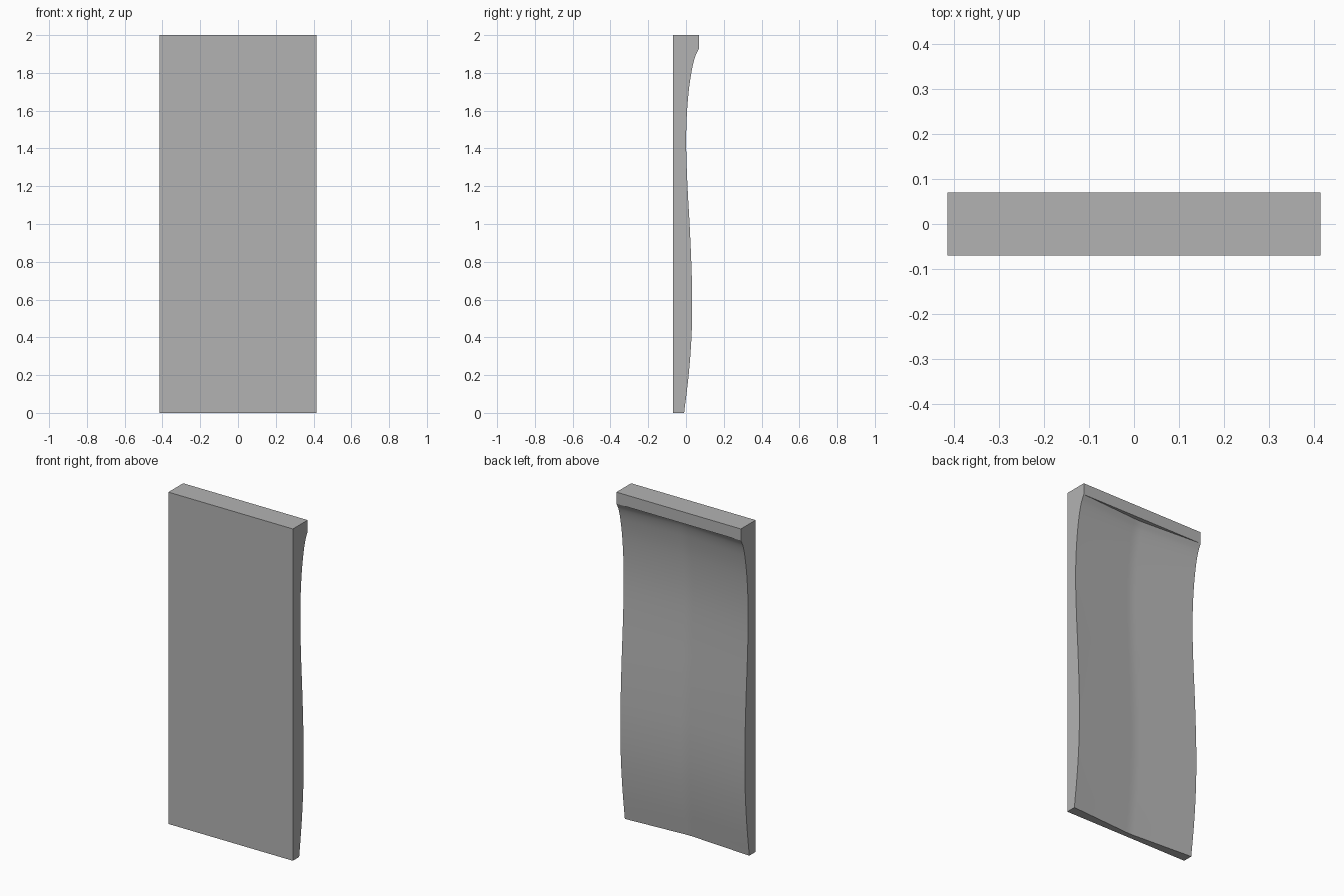
import bpy, bmesh, math

cube = bpy.data.objects.get("Cube")
if cube:
    bpy.data.objects.remove(cube, do_unlink=True)

HALF_W, FRONT, BACK, HEIGHT, LIP_Z = 0.415, -0.07, 0.07, 2.0, 1.93
RECESS = 0.027   # depth of the shallow V along the centre
SOFT = 0.03      # half width of the softened crease

# Wavy rear profile: (height, depth)
KEYS = [(0, -0.010), (0.2, 0.014), (0.4, 0.029), (0.6, 0.033), (0.8, 0.028),
        (1.0, 0.019), (1.2, 0.008), (1.4, 0.001), (1.55, 0.003),
        (1.7, 0.014), (1.82, 0.032), (1.89, 0.050), (LIP_Z, BACK)]


def smooth_path(keys, steps=4):
    """Hermite curve through the keys, with depth as a function of height."""
    def slope(i):
        a, b = keys[max(i - 1, 0)], keys[min(i + 1, len(keys) - 1)]
        return (b[1] - a[1]) / (b[0] - a[0])
    path = []
    for i in range(len(keys) - 1):
        (z0, y0), (z1, y1) = keys[i], keys[i + 1]
        h = z1 - z0
        for s in range(steps):
            t = s / steps
            y = ((2*t**3 - 3*t**2 + 1) * y0 + (t**3 - 2*t**2 + t) * h * slope(i)
                 + (3*t**2 - 2*t**3) * y1 + (t**3 - t**2) * h * slope(i + 1))
            path.append((z0 + h * t, y))
    return path + [keys[-1]]


def recess(x):
    """V-shaped hollow, rounded close to the centre line."""
    a = abs(x)
    if a < SOFT:
        a = (a * a / SOFT + SOFT) / 2
    return RECESS * (1 - a / HALF_W)


# Loft the side profile across the width
path = smooth_path(KEYS)
bm = bmesh.new()
sections = []
half = [0, SOFT / 2, SOFT, HALF_W]
for x in [-h for h in reversed(half[1:])] + half:
    loop = [(FRONT, 0)] + [(y - recess(x), z) for z, y in path]
    loop += [(BACK, LIP_Z), (BACK, HEIGHT), (FRONT, HEIGHT)]
    sections.append([bm.verts.new((x, y, z)) for y, z in loop])

count = len(sections[0])
for a, b in zip(sections, sections[1:]):
    for i in range(count):
        j = (i + 1) % count
        bm.faces.new((a[i], a[j], b[j], b[i]))
bm.faces.new(sections[0])
bm.faces.new(sections[-1])
bmesh.ops.remove_doubles(bm, verts=bm.verts, dist=1e-5)
bmesh.ops.recalc_face_normals(bm, faces=bm.faces)

mesh = bpy.data.meshes.new("curved_backrest")
bm.to_mesh(mesh)
bm.free()
backrest = bpy.data.objects.new("curved_backrest", mesh)
bpy.context.collection.objects.link(backrest)

# Plain grey finish
grey = bpy.data.materials.new("plain_grey")
grey.use_nodes = True
colour = (0.45, 0.45, 0.45, 1)
grey.diffuse_color = colour
grey.node_tree.nodes["Principled BSDF"].inputs["Base Color"].default_value = colour
mesh.materials.append(grey)

# Smooth the wavy rear, keep the box edges sharp
bpy.ops.object.select_all(action="DESELECT")
backrest.select_set(True)
bpy.context.view_layer.objects.active = backrest
bpy.ops.object.shade_smooth_by_angle(angle=math.radians(25))
